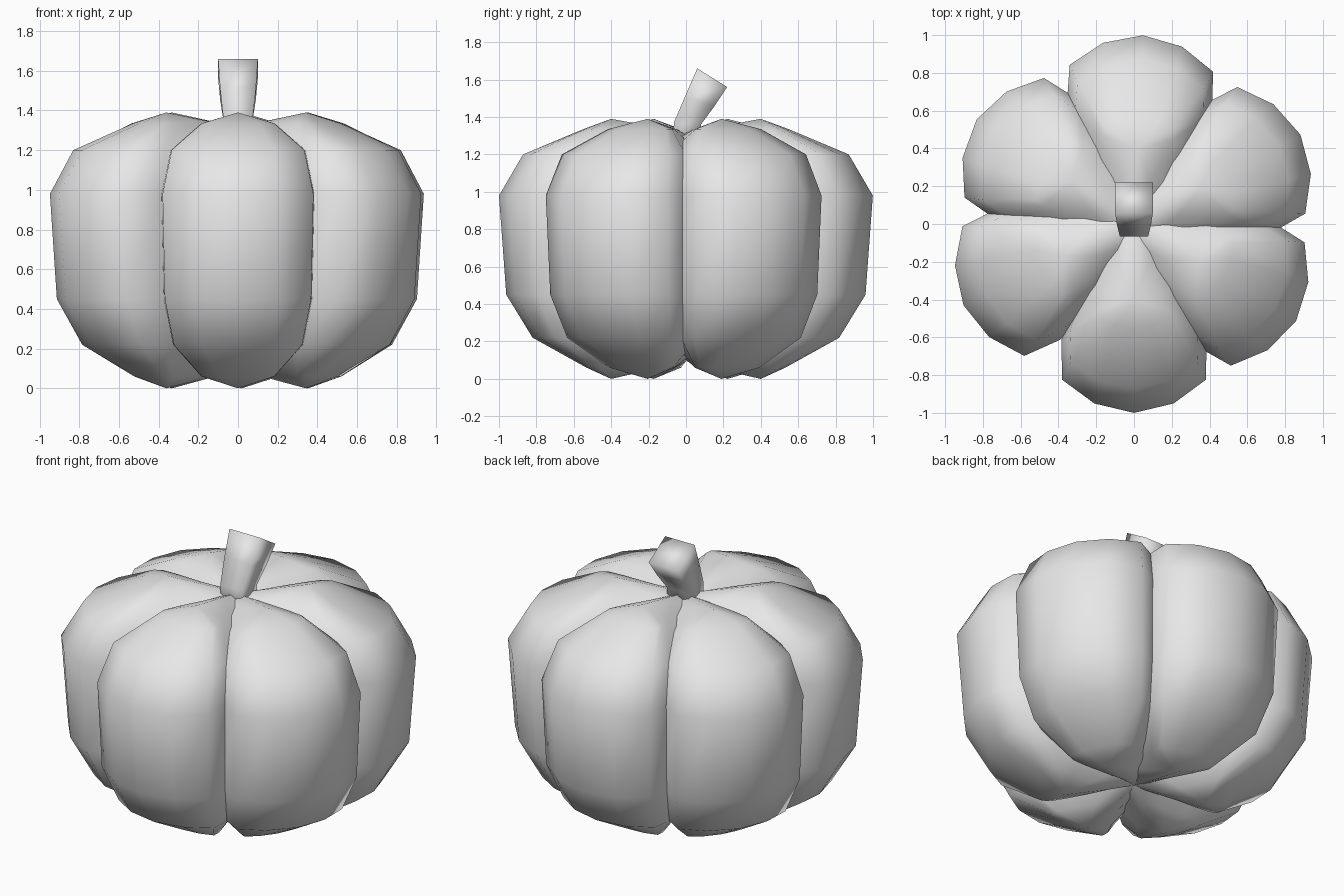
import bpy, bmesh, math
from mathutils import Matrix, Vector

if "Cube" in bpy.data.objects:
    bpy.data.objects.remove(bpy.data.objects["Cube"])


def make_material(name, value):
    mat = bpy.data.materials.new(name)
    mat.use_nodes = True
    colour = (value, value, value, 1)
    mat.diffuse_color = colour
    mat.node_tree.nodes["Principled BSDF"].inputs["Base Color"].default_value = colour
    return mat


GREY = make_material("plain grey", 0.8)


def loft(name, rings):
    """Skin closed rings of equal length; a one-point ring is a pole."""
    bm = bmesh.new()
    loops = [[bm.verts.new(p) for p in ring] for ring in rings]
    for a, b in zip(loops, loops[1:]):
        n = max(len(a), len(b))
        for i in range(n):
            corners = [a[i % len(a)], a[(i + 1) % len(a)],
                       b[(i + 1) % len(b)], b[i % len(b)]]
            bm.faces.new(list(dict.fromkeys(corners)))
    for end in (loops[0], loops[-1]):
        if len(end) > 2:
            bm.faces.new(end)
    bmesh.ops.recalc_face_normals(bm, faces=bm.faces)
    mesh = bpy.data.meshes.new(name)
    bm.to_mesh(mesh)
    bm.free()
    mesh.materials.append(GREY)
    obj = bpy.data.objects.new(name, mesh)
    bpy.context.collection.objects.link(obj)
    mesh.shade_smooth()
    return obj


# Segment plan: (outward distance from the pole, sideways), one half
POLE = 0.4
half = [(0.60, 0), (0.55, 0.21), (0.425, 0.38), (0.22, 0.385),
        (-0.15, 0.30), (-0.70, 0.15), (-1.2, 0)]
plan = half + [(r, -t) for r, t in reversed(half[1:-1])]

# Segment rings: height, outward scale, sideways scale
levels = [(0, 0, 0), (0.06, 0.22, 0.48), (0.22, 0.70, 0.85), (0.45, 0.935, 0.97),
          (0.98, 1, 1), (1.2, 0.785, 0.88), (1.335, 0.25, 0.48), (1.39, 0, 0)]
rings = []
for z, sr, st in levels:
    ring = [Vector((POLE + r * sr, t * st, z)) for r, t in plan]
    rings.append(ring if sr else ring[:1])

# Six overlapping segments around the axis
for i in range(6):
    turn = Matrix.Rotation(math.radians(270 + 59.1 * i), 3, "Z")
    loft(f"segment_{i + 1}", [[turn @ p for p in ring] for ring in rings])

# Square stem leaning backward: half width, front (y, z), back (y, z)
stem = [(0.07, (-0.07, 1.2), (0.07, 1.2)),
        (0.075, (-0.065, 1.37), (0.08, 1.36)),
        (0.09, (-0.005, 1.51), (0.15, 1.455)),
        (0.10, (0.06, 1.66), (0.22, 1.56))]
loft("stem", [[(-w, *f), (w, *f), (w, *b), (-w, *b)] for w, f, b in stem])
